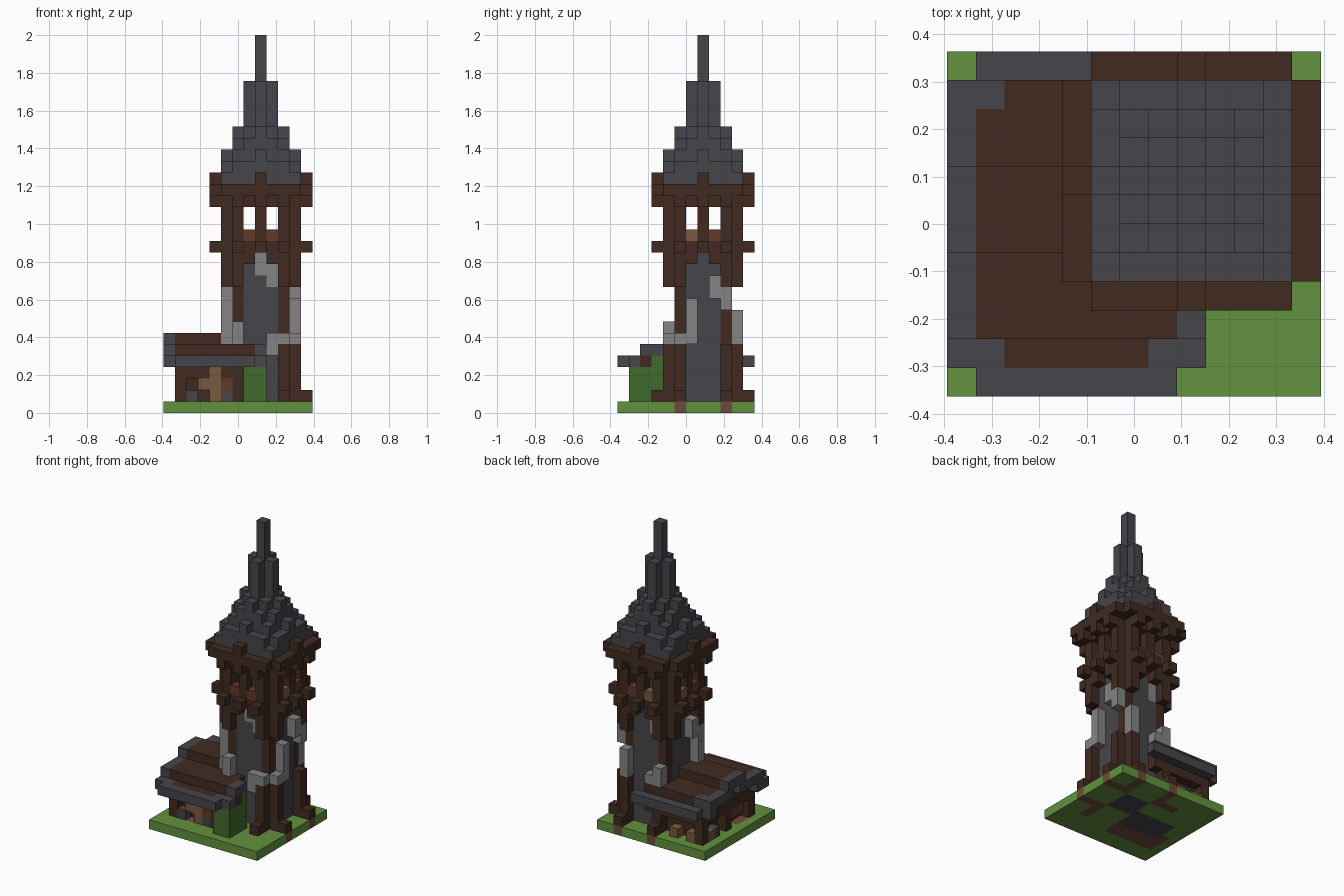
import bpy, bmesh
from mathutils import Vector

if "Cube" in bpy.data.objects:
    bpy.data.objects.remove(bpy.data.objects["Cube"])

U = 2 / 33                      # block size
CX, CY = 8, 7                   # block column at the tower axis
cells = {}                      # block -> (part, colour)


def linear(c):
    c /= 255
    return c / 12.92 if c <= 0.04045 else ((c + 0.055) / 1.055) ** 2.4


COLOURS = {
    "grass": (98, 145, 63), "leaves": (64, 107, 45), "dark_wood": (65, 43, 33),
    "slate": (70, 70, 75), "pale_stone": (132, 132, 132), "tan_wood": (122, 90, 62),
    "red_wood": (100, 56, 42), "soil": (112, 74, 58),
}
materials = {}
for name, rgb in COLOURS.items():
    m = bpy.data.materials.new(name)
    m.use_nodes = True
    col = [linear(c) for c in rgb] + [1]
    m.diffuse_color = col
    m.node_tree.nodes["Principled BSDF"].inputs["Base Color"].default_value = col
    materials[name] = m


def fill(part, colour, xs, ys, zs):
    """Fill a box of blocks, each range given as (first, last)."""
    for i in range(xs[0], xs[1] + 1):
        for j in range(ys[0], ys[1] + 1):
            for k in range(zs[0], zs[1] + 1):
                cells[i, j, k] = (part, colour)


def col(part, colour, dx, dy, z0, z1):
    """Single column placed relative to the tower axis."""
    fill(part, colour, (CX + dx,) * 2, (CY + dy,) * 2, (z0, z1))


def ring(part, colour, a, b, z0, z1):
    """Column repeated in all eight symmetric places round the axis."""
    for p, q in ((a, b), (b, a)):
        for s in (-1, 1):
            for t in (-1, 1):
                col(part, colour, s * p, t * q, z0, z1)


def disc(part, colour, r, z0, z1):
    """Square slab without its corner blocks."""
    for dx in range(-r, r + 1):
        for dy in range(-r, r + 1):
            if abs(dx) + abs(dy) < 2 * r:
                col(part, colour, dx, dy, z0, z1)


# Ground with soil under the posts and a stone floor
fill("ground", "grass", (0, 12), (0, 11), (0, 0))
for a, b in ((3, 2), (4, 2), (2, 2)):
    ring("ground", "soil", a, b, 0, 0)
fill("ground", "soil", (1, 6), (2, 4), (0, 0))
fill("ground", "slate", (2, 6), (4, 6), (0, 0))
fill("ground", "slate", (7, 9), (6, 8), (0, 0))

# House walls, posts and stores
fill("house_walls", "dark_wood", (2, 6), (3, 3), (1, 4))
fill("house_walls", "dark_wood", (2, 6), (9, 9), (1, 4))
fill("house_walls", "dark_wood", (2, 2), (3, 9), (1, 5))
for j in (2, 6, 10):
    fill("house_posts", "dark_wood", (1, 1), (j, j), (1, 3))
fill("house_posts", "dark_wood", (1, 7), (2, 2), (3, 3))
fill("house_posts", "dark_wood", (1, 7), (10, 10), (3, 3))
fill("house_posts", "dark_wood", (1, 1), (2, 10), (3, 4))
fill("house_posts", "dark_wood", (6, 6), (2, 2), (1, 3))
fill("house_posts", "tan_wood", (4, 4), (2, 2), (1, 3))
for colour, i, j, k in (("tan_wood", 3, 2, 2), ("red_wood", 5, 2, 2), ("slate", 2, 2, 1),
                        ("slate", 5, 2, 1), ("tan_wood", 2, 10, 1), ("tan_wood", 4, 10, 1),
                        ("slate", 1, 8, 1), ("red_wood", 1, 4, 2), ("red_wood", 1, 5, 2),
                        ("tan_wood", 1, 9, 1)):
    fill("house_stores", colour, (i, i), (j, j), (k, k))

# Stepped house roof with slate trim
for j0, j1, k in ((1, 2, 4), (2, 5, 5), (5, 7, 6), (7, 10, 5), (10, 10, 4)):
    fill("house_roof", "dark_wood", (1, 7 if k < 6 else 5), (j0, j1), (k, k))
    fill("house_roof_trim", "slate", (0, 0), (j0, j1), (k, k))
fill("house_roof_trim", "slate", (1, 7), (0, 0), (4, 4))
fill("house_roof_trim", "slate", (1, 8), (11, 11), (4, 4))
for i, j in ((1, 1), (7, 1), (8, 1)):
    fill("house_roof_trim", "slate", (i, i), (j, j), (4, 4))
fill("house_roof_trim", "slate", (1, 1), (10, 10), (5, 5))
fill("house_roof_trim", "slate", (8, 8), (2, 3), (5, 5))
fill("house_roof", "dark_wood", (8, 8), (2, 2), (4, 4))

# Bush beside the house
fill("bush", "leaves", (7, 8), (1, 3), (1, 3))
fill("bush", "leaves", (8, 8), (3, 3), (4, 4))

# Tower shaft, corner posts, buttresses and feet
disc("tower_wall", "slate", 2, 1, 13)
ring("corner_post", "dark_wood", 2, 2, 1, 13)
ring("buttress", "dark_wood", 3, 2, 1, 5)
ring("buttress_foot", "dark_wood", 4, 2, 1, 1)

# Pale stones on and in the shaft
for dx, dy, z0, z1 in ((-3, -2, 6, 10), (-2, -3, 6, 7), (2, -3, 6, 6), (1, -3, 5, 6),
                       (3, -2, 6, 6), (3, -1, 6, 9), (3, 2, 9, 10), (3, 1, 10, 11),
                       (2, 3, 6, 8), (-2, 3, 6, 7), (-1, 3, 6, 6), (-3, -1, 10, 11),
                       (1, -2, 11, 12), (0, -2, 12, 13), (-1, 2, 11, 12)):
    col("pale_stones", "pale_stone", dx, dy, z0, z1)

# Gallery: brackets, floor, beams, posts and parapet boards
ring("gallery_bracket", "dark_wood", 3, 2, 11, 13)
ring("gallery_bracket", "dark_wood", 3, 1, 13, 13)
disc("gallery_floor", "dark_wood", 3, 14, 14)
ring("gallery_beam", "dark_wood", 4, 2, 14, 14)
ring("gallery_beam", "dark_wood", 4, 0, 14, 14)
ring("gallery_post", "dark_wood", 3, 2, 15, 17)
ring("gallery_post", "dark_wood", 3, 0, 15, 17)
ring("gallery_post", "dark_wood", 2, 2, 15, 17)
ring("parapet", "red_wood", 3, 1, 15, 15)
for dx, dy in ((3, -1), (-3, 1), (-1, 3)):
    col("parapet", "tan_wood", dx, dy, 15, 15)

# Eaves
disc("eaves", "dark_wood", 3, 18, 18)
ring("eaves_bracket", "dark_wood", 4, 2, 18, 18)
ring("eaves_bracket", "dark_wood", 4, 0, 18, 18)
disc("eaves", "dark_wood", 4, 19, 19)
ring("eaves_peg", "dark_wood", 4, 0, 20, 20)

# Stepped spire: top level for each distance from the axis
for (a, b), top in {(0, 0): 33, (1, 0): 29, (1, 1): 25, (2, 0): 25, (2, 1): 24,
                    (2, 2): 23, (3, 0): 23, (3, 1): 22, (3, 2): 22, (3, 3): 21}.items():
    ring("spire", "slate", a, b, 20, top - 1)

# Mesh every part from the exposed faces of its blocks
parts = {}
for pos, (part, colour) in cells.items():
    parts.setdefault(part, []).append((pos, colour))

for part, blocks in parts.items():
    names = sorted({c for _, c in blocks})
    mesh = bpy.data.meshes.new(part)
    for n in names:
        mesh.materials.append(materials[n])
    bm = bmesh.new()
    for pos, colour in blocks:
        centre = Vector(pos) + Vector((0.5, 0.5, 0.5))
        for axis in range(3):
            for sign in (-1, 1):
                n = Vector((0, 0, 0))
                n[axis] = sign
                if tuple(int(p + d) for p, d in zip(pos, n)) in cells:
                    continue
                u = Vector((0, 0, 0))
                u[(axis + 1) % 3] = 0.5
                v = n.cross(u)
                quad = [centre + n / 2 + d for d in (-u - v, u - v, u + v, v - u)]
                f = bm.faces.new([bm.verts.new((q - Vector((6.5, 6, 0))) * U) for q in quad])
                f.material_index = names.index(colour)
    bmesh.ops.remove_doubles(bm, verts=bm.verts, dist=U / 100)
    bmesh.ops.dissolve_limit(bm, angle_limit=0.01, verts=bm.verts, edges=bm.edges,
                             delimit={'MATERIAL'})
    bm.to_mesh(mesh)
    bm.free()
    bpy.context.collection.objects.link(bpy.data.objects.new(part, mesh))
